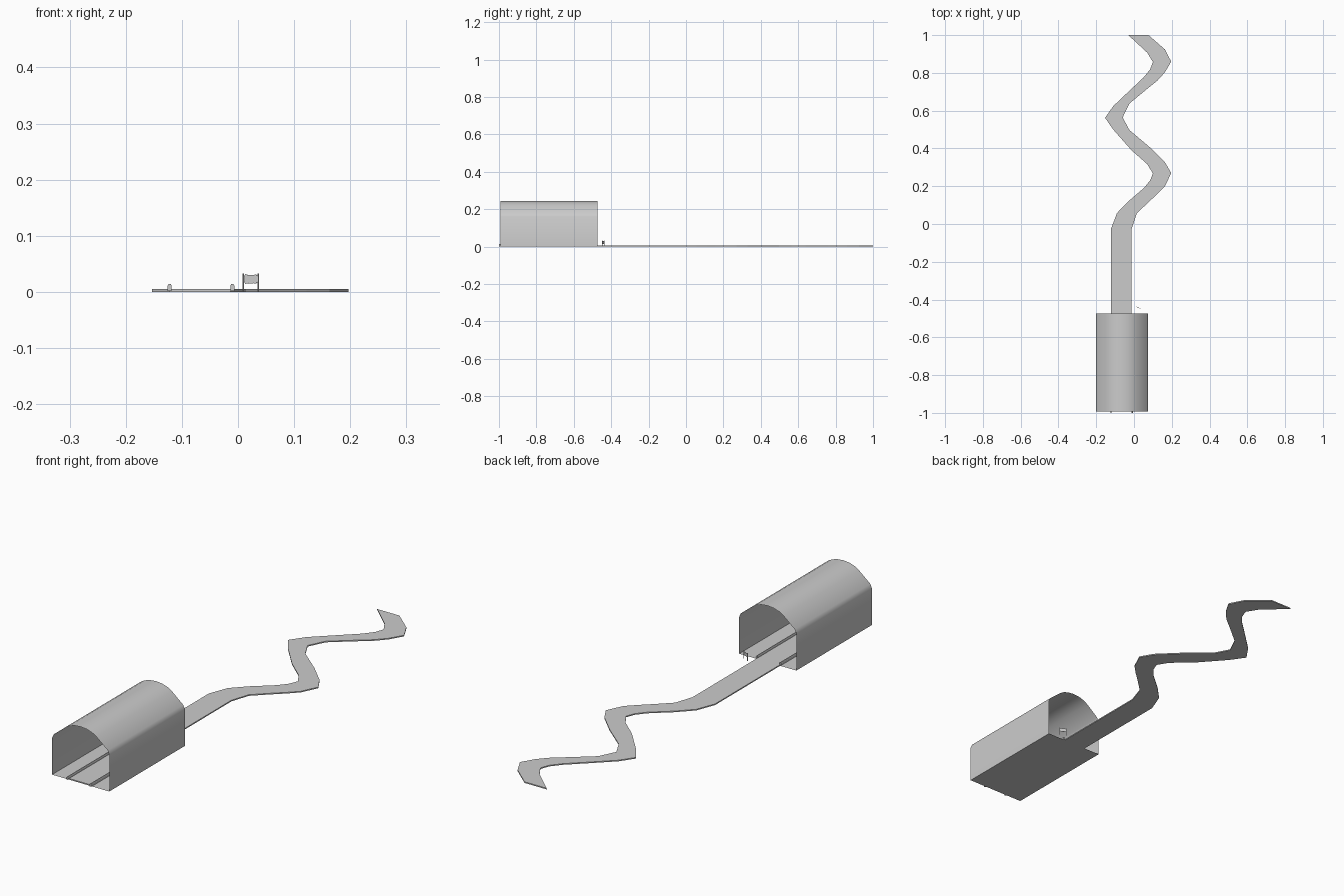
import bpy, math
from mathutils import Matrix

if "Cube" in bpy.data.objects:
    bpy.data.objects.remove(bpy.data.objects["Cube"])

def mesh_obj(name, verts, faces):
    me = bpy.data.meshes.new(name)
    me.from_pydata(verts, [], faces)
    me.update()
    ob = bpy.data.objects.new(name, me)
    bpy.context.collection.objects.link(ob)
    return ob

def extrude_y(name, profile, y0, y1, caps=True):
    # Sweep a closed (x, z) profile along y
    n = len(profile)
    verts = [(x, y, z) for y in (y0, y1) for x, z in profile]
    faces = [(i, n + i, n + (i + 1) % n, (i + 1) % n) for i in range(n)]
    if caps:
        faces += [tuple(range(n)), tuple(range(2 * n - 1, n - 1, -1))]
    return mesh_obj(name, verts, faces)

def smooth(ob, deg=35):
    bpy.ops.object.select_all(action='DESELECT')
    ob.select_set(True)
    bpy.context.view_layer.objects.active = ob
    bpy.ops.object.shade_smooth_by_angle(angle=math.radians(deg))

# Tunnel shell: thin sheet with floor, open at both ends
cx = -0.0625
half = [(0.1375, 0), (0.1375, 0.16), (0.13, 0.177), (0.075, 0.222),
        (0.055, 0.234), (0.03, 0.242)]
profile = ([(cx + x, z) for x, z in half] + [(cx, 0.245)]
           + [(cx - x, z) for x, z in reversed(half)])
smooth(extrude_y("tunnel", profile, -0.992, -0.473, caps=False))

# Winding road: left and right edge points, in pairs
left = [(-.122, -.992), (-.122, -.026), (-.09, .058), (-.03, .12), (.052, .19),
        (.085, .23), (.1, .268), (.07, .317), (-.013, .39), (-.11, .5),
        (-.153, .562), (-.11, .624), (-.03, .7), (.05, .775), (.085, .818),
        (.1, .858), (.07, .907), (-.03, 1)]
right = [(-.013, -.992), (-.013, -.026), (.014, .055), (.073, .112), (.122, .157),
         (.163, .198), (.197, .27), (.163, .328), (.083, .407), (-.024, .497),
         (-.06, .564), (-.024, .638), (.068, .714), (.122, .757), (.163, .802),
         (.197, .86), (.163, .925), (.077, 1)]
n = len(left)
verts = [(x, y, z) for z in (0, 0.005) for side in (left, right) for x, y in side]
faces = []
for i in range(n - 1):
    j = i + 1
    faces += [(i, j, n + j, n + i),
              (2 * n + i, 3 * n + i, 3 * n + j, 2 * n + j),
              (i, 2 * n + i, 2 * n + j, j),
              (n + i, n + j, 3 * n + j, 3 * n + i)]
faces += [(0, n, 3 * n, 2 * n), (n - 1, 3 * n - 1, 4 * n - 1, 2 * n - 1)]
mesh_obj("road", verts, faces)

# Kerb rails with rounded tops on both sides of the road in the tunnel
for side, x in (("left", -0.122), ("right", -0.01)):
    prof = [(x - .0035, .002), (x + .0035, .002), (x + .0035, .011),
            (x + .002, .014), (x - .002, .014), (x - .0035, .011)]
    extrude_y(side + "_kerb", prof, -1, -0.473)

# Road sign beside the tunnel exit, turned slightly
place = Matrix.Translation((0.023, -0.443, 0)) @ Matrix.Rotation(math.radians(-24), 4, 'Z')
q = [(.0133, .018), (.0133, .028), (.010, .0315), (.006, .030), (0, .0305)]
panel = q + [(-x, z) for x, z in reversed(q[:-1])]
panel += [(-.010, .0145), (-.005, .0155), (0, .015), (.005, .0155), (.010, .0145)]
extrude_y("sign_panel", panel, -0.0008, 0.0008).matrix_world = place
for side, s in (("left", -1), ("right", 1)):
    x = s * 0.0147
    post = [(x - .001, 0), (x + .001, 0), (x + .001, .033), (x - .001, .033)]
    extrude_y("sign_post_" + side, post, -0.001, 0.001).matrix_world = place
